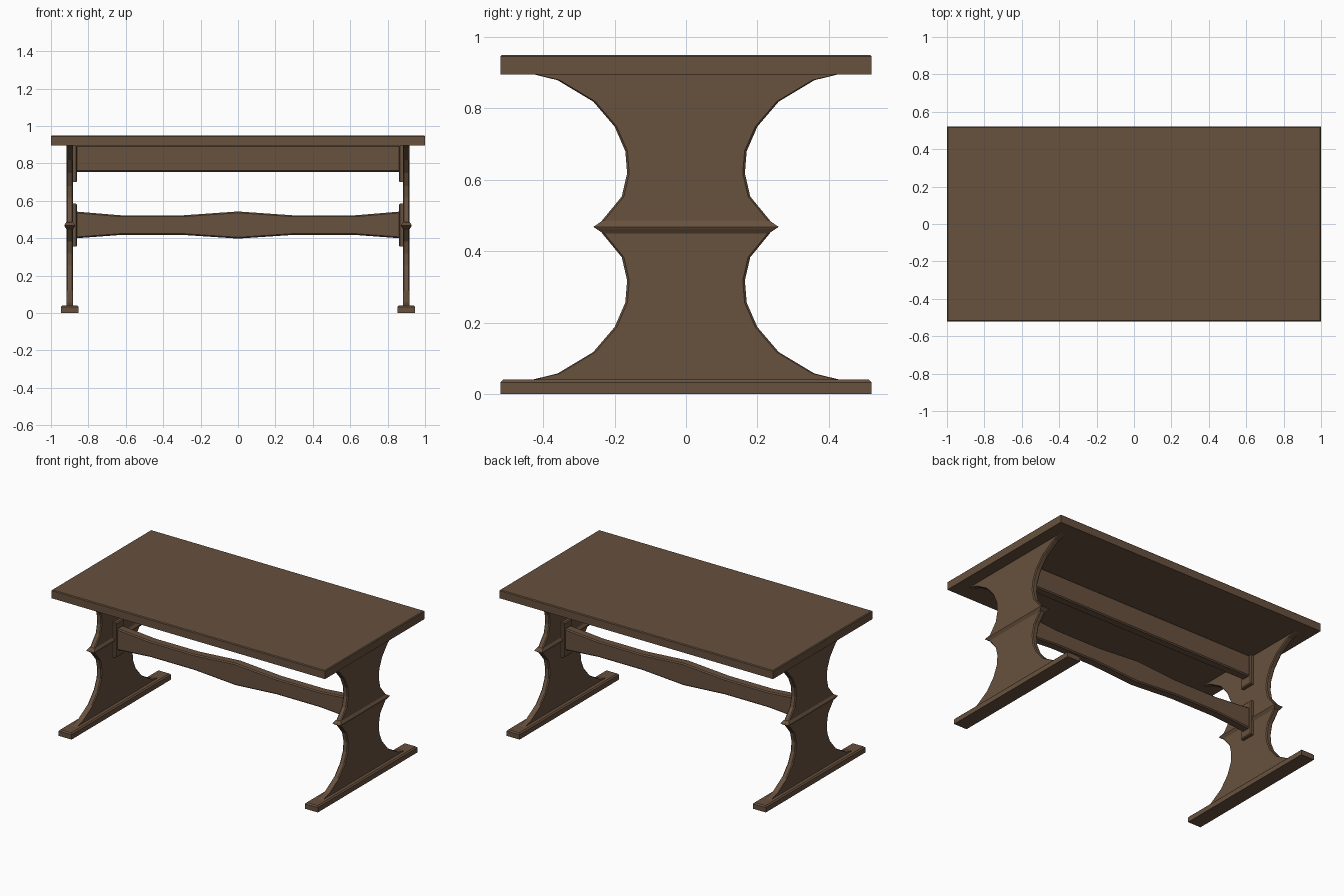
import bpy, bmesh

if "Cube" in bpy.data.objects:
    bpy.data.objects.remove(bpy.data.objects["Cube"])

wood = bpy.data.materials.new("brown_wood")
wood.diffuse_color = (0.135, 0.082, 0.048, 1)
wood.use_nodes = True
wood.node_tree.nodes["Principled BSDF"].inputs["Base Color"].default_value = wood.diffuse_color


def chamfered(a, b, c):
    """Outline of a rectangle with half sizes a, b and cut corners c."""
    return [(a, b - c), (a - c, b), (c - a, b), (-a, b - c),
            (-a, c - b), (c - a, -b), (a - c, -b), (a, c - b)]


def rect(a, b):
    return [(a, b), (-a, b), (-a, -b), (a, -b)]


def loft(name, rings):
    """Skin a list of equal-length rings of 3D points and cap both ends."""
    bm = bmesh.new()
    vs = [[bm.verts.new(p) for p in r] for r in rings]
    n = len(vs[0])
    for r0, r1 in zip(vs, vs[1:]):
        for i in range(n):
            j = (i + 1) % n
            bm.faces.new((r0[i], r0[j], r1[j], r1[i]))
    bm.faces.new(vs[0][::-1])
    bm.faces.new(vs[-1])
    bmesh.ops.recalc_face_normals(bm, faces=bm.faces)
    me = bpy.data.meshes.new(name)
    bm.to_mesh(me)
    bm.free()
    me.materials.append(wood)
    ob = bpy.data.objects.new(name, me)
    bpy.context.collection.objects.link(ob)
    return ob


def slab(name, cx, hx, hy, z0, z1, c):
    """Flat board with a chamfered upper edge."""
    rows = [(z0, 0), (z1 - c, 0), (z1, c)]
    return loft(name, [[(cx + x, y, z) for x, y in rect(hx - d, hy - d)] for z, d in rows])


def beam(name, rows, hy, c):
    """Chamfered beam along x; rows are (x, bottom z, top z)."""
    return loft(name, [[(x, y, (lo + hi) / 2 + z) for y, z in chamfered(hy, (hi - lo) / 2, c)]
                       for x, lo, hi in rows])


# Table top
slab("table_top", 0, 1.0, 0.52, 0.895, 0.95, 0.005)

# Curved half of the leg: (distance from the ridge, half width)
curve = [(0.018, 0.235), (0.085, 0.18), (0.15, 0.165), (0.212, 0.17),
         (0.281, 0.2), (0.351, 0.26), (0.411, 0.36), (0.428, 0.43)]
MID, HX = 0.468, 0.018
leg_rows = [(MID - d, w) for d, w in reversed(curve)] + [(MID + d, w) for d, w in curve]

for side, s in (("left", -1), ("right", 1)):
    # Trestle leg with foot
    loft(side + "_leg", [[(s * 0.9 + x, y, z) for x, y in chamfered(HX, w, 0.006)]
                         for z, w in leg_rows])
    slab(side + "_foot", s * 0.9, 0.0475, 0.52, 0, 0.04, 0.008)
    # Pointed ridge around the waist
    loft(side + "_ridge", [[(s * 0.9 + x, y, z) for x, y in rect(hx, hy)]
                           for z, hx, hy in ((MID - 0.018, HX, 0.233),
                                             (MID - 0.005, 0.027, 0.252),
                                             (MID, 0.029, 0.26),
                                             (MID + 0.005, 0.027, 0.252),
                                             (MID + 0.018, HX, 0.233))])
    # Mounting plates on the inner face
    for name, lo, hi in (("upper", 0.70, 0.896), ("lower", 0.355, 0.585)):
        rows = ((0.884, 0), (0.866, 0), (0.860, 0.006))
        loft(f"{side}_{name}_plate",
             [[(s * x, y, (lo + hi) / 2 + z) for y, z in rect(0.045 - d, (hi - lo) / 2 - d)]
              for x, d in rows])

# Straight rail under the top
beam("top_rail", [(-0.862, 0.755, 0.897), (0.862, 0.755, 0.897)], 0.03, 0.007)

# Shaped stretcher
half = [(0.862, 0.40, 0.542), (0.62, 0.418, 0.522), (0.3, 0.418, 0.522)]
beam("stretcher", [(-x, a, b) for x, a, b in half] + [(0, 0.398, 0.543)] + half[::-1], 0.03, 0.007)
